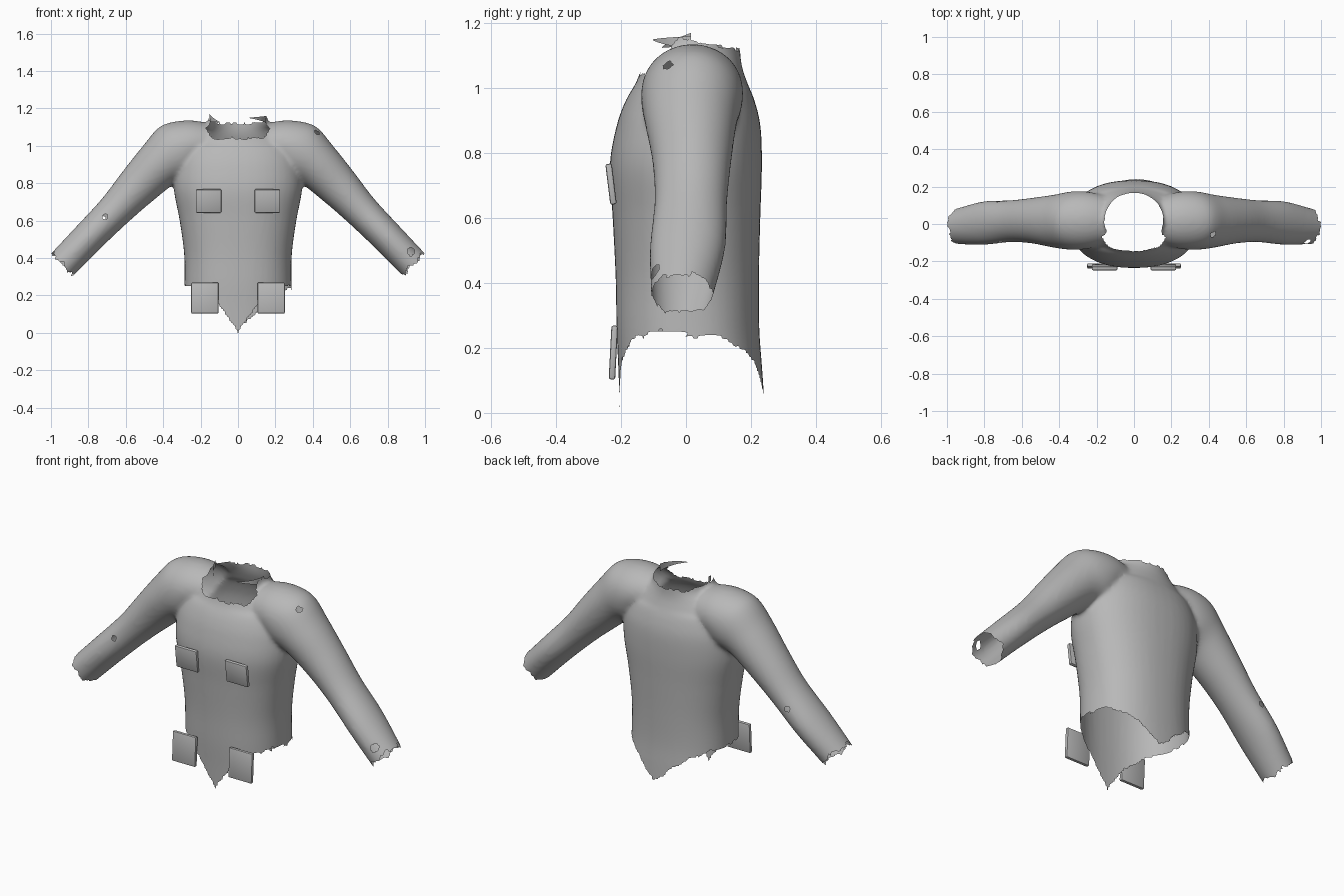
import bpy, bmesh, math
from mathutils import Vector

if "Cube" in bpy.data.objects:
    bpy.data.objects.remove(bpy.data.objects["Cube"])

grey = bpy.data.materials.new("cloth_grey")
grey.diffuse_color = (0.48, 0.48, 0.48, 1)
grey.use_nodes = True
grey.node_tree.nodes["Principled BSDF"].inputs["Base Color"].default_value = grey.diffuse_color
SEG = 48


def finish(name, bm, angle=50):
    me = bpy.data.meshes.new(name)
    bm.to_mesh(me)
    bm.free()
    ob = bpy.data.objects.new(name, me)
    bpy.context.collection.objects.link(ob)
    me.materials.append(grey)
    bpy.ops.object.select_all(action='DESELECT')
    ob.select_set(True)
    bpy.context.view_layer.objects.active = ob
    bpy.ops.object.shade_smooth_by_angle(angle=math.radians(angle))
    return ob


def smooth_rows(rows, n=5):
    """Catmull-Rom through the stations"""
    out = []
    for i in range(len(rows) - 1):
        p = [rows[max(i - 1, 0)], rows[i], rows[i + 1], rows[min(i + 2, len(rows) - 1)]]
        for k in range(n):
            t = k / n
            out.append([0.5 * (2 * b + (c - a) * t + (2 * a - 5 * b + 4 * c - d) * t * t
                               + (3 * b - a - 3 * c + d) * t ** 3)
                        for a, b, c, d in zip(*p)])
    return out + [list(rows[-1])]


def loft(bm, rings):
    loops = [[bm.verts.new(p) for p in r] for r in rings]
    for a, b in zip(loops, loops[1:]):
        for i in range(len(a)):
            j = (i + 1) % len(a)
            bm.faces.new((a[i], a[j], b[j], b[i]))
    bm.faces.new(loops[0][::-1])
    bm.faces.new(loops[-1])


def spow(v, e):
    return math.copysign(abs(v) ** e, v)


# Torso stations: z, half width, front y, back y
torso = [(-.06, .292, -.202, .248), (.12, .29, -.208, .236), (.26, .286, -.214, .226),
         (.42, .288, -.217, .225), (.6, .312, -.226, .229), (.76, .342, -.235, .234),
         (.88, .338, -.215, .23), (.96, .315, -.187, .212), (1.02, .28, -.153, .188),
         (1.07, .22, -.137, .172), (1.12, .163, -.135, .167), (1.22, .15, -.135, .165)]
# Sleeve stations: x, z, half thickness, centre y, half depth
sleeve = [(.14, 1.0, .115, .02, .13), (.25, 1.0, .138, .02, .153), (.33, .965, .163, .018, .156),
          (.42, .90, .133, .015, .142), (.54, .78, .112, .018, .122), (.66, .652, .094, .015, .112),
          (.8, .51, .087, .005, .116), (.94, .365, .084, -.012, .096), (1.0, .302, .082, -.014, .09)]

# Closed body volume, fused and then torn open
bm = bmesh.new()
angles = [2 * math.pi * i / SEG for i in range(SEG)]
rings = []
for z, w, f, b in smooth_rows(torso):
    e = .88 if z < 1 else 1
    rings.append([(w * spow(math.cos(a), e), (f + b) / 2 + (b - f) / 2 * spow(math.sin(a), e), z)
                  for a in angles])
loft(bm, rings)
rows = smooth_rows(sleeve)
for side in (1, -1):
    rings = []
    for i, (x, z, h, cy, hy) in enumerate(rows):
        p, q = rows[max(i - 1, 0)], rows[min(i + 1, len(rows) - 1)]
        d = Vector((q[0] - p[0], q[1] - p[1])).normalized()
        rings.append([(side * (x - d.y * h * math.cos(a)), cy + hy * math.sin(a),
                       z + d.x * h * math.cos(a)) for a in angles])
    loft(bm, rings)
bmesh.ops.recalc_face_normals(bm, faces=bm.faces)
shirt = finish("shirt", bm)
rem = shirt.modifiers.new("fuse", 'REMESH')
rem.mode = 'VOXEL'
rem.voxel_size = .011
sm = shirt.modifiers.new("soften", 'SMOOTH')
sm.factor = .5
sm.iterations = 8
for m in ("fuse", "soften"):
    bpy.ops.object.modifier_apply(modifier=m)


def rag(t):
    """Uneven tear, roughly -1 to 1"""
    return .5 * math.sin(t) + .3 * math.sin(2.7 * t + 1) + .25 * math.sin(6.1 * t + 2)


HOLES = [Vector(h) for h in ((.42, -.055, 1.07), (-.71, -.09, .62), (-.72, .12, .61))]


def torn(c):
    x, y, z = c
    # ragged cuffs
    if abs(x) > .6:
        a = math.atan2(y + .012, z - .365 + .95 * (abs(x) - .94))
        if .72 * abs(x) - .69 * z > .423 + .016 * rag(5 * a + (2 if x > 0 else 0)):
            return True
        if x > 0 and y < 0 and (x - .925) ** 2 + (z - .435) ** 2 < .018 ** 2:
            return True
    # hem falling to a point at the front and back
    elif z < .3:
        if y < 0:
            hem = .25 - .25 * max(0, 1 - abs(x) / .3) ** 2
        else:
            hem = .25 - .21 * max(0, 1 - abs(x - .03) / .3) ** 1.5
        if z < hem + .009 * rag(x * 60 + y * 25) * (abs(x) > .02):
            return True
    # neck opening
    elif z > 1 and math.hypot(x, y - .015) < .19:
        if y < 0:
            line = 1.042 + .11 * min(1, max(0, (y + .095) / .06))
        else:
            line = 1.152 - .03 * min(1, y / .15)
        if z > line + .009 * rag(x * 50 + y * 20):
            return True
    return any((c - h).length < .014 for h in HOLES)


bm = bmesh.new()
bm.from_mesh(shirt.data)
bmesh.ops.delete(bm, geom=[f for f in bm.faces if torn(f.calc_center_median())], context='FACES')
for _ in range(2):
    rim = [v for v in bm.verts if v.is_boundary]
    bmesh.ops.smooth_vert(bm, verts=rim, factor=.4, use_axis_x=True, use_axis_y=True, use_axis_z=True)
# drop stray scraps cut off from the shirt
seen, parts = set(), []
for v in bm.verts:
    if v in seen:
        continue
    seen.add(v)
    stack, part = [v], []
    while stack:
        w = stack.pop()
        part.append(w)
        for e in w.link_edges:
            o = e.other_vert(w)
            if o not in seen:
                seen.add(o)
                stack.append(o)
    parts.append(part)
parts.sort(key=len)
bmesh.ops.delete(bm, geom=[v for p in parts[:-1] for v in p], context='VERTS')
bm.to_mesh(shirt.data)
bm.free()
shirt.data.materials.clear()
shirt.data.materials.append(grey)
bpy.ops.object.shade_smooth_by_angle(angle=math.radians(60))


# Torn collar strips, tapering to a point
def collar_strip(name, start, end, z0, z1, height):
    bm = bmesh.new()
    prev = None
    n = 8
    for i in range(n + 1):
        t = i / n
        a = math.radians(start + (end - start) * t)
        r = .152 - .02 * t
        z, h = z0 + (z1 - z0) * t, height * (1 - t) + .003
        pair = [bm.verts.new((r * math.cos(a), .015 + r * math.sin(a), z + k * h)) for k in (0, 1)]
        if prev:
            bm.faces.new((prev[0], pair[0], pair[1], prev[1]))
        prev = pair
    finish(name, bm)


collar_strip("collar_strip_right", 0, -62, 1.12, 1.148, .038)
collar_strip("collar_strip_left", 180, 222, 1.13, 1.125, .038)


# Square pockets with softened edges
def pocket(name, x, y, z, w, h, tilt):
    bm = bmesh.new()
    bmesh.ops.create_cube(bm, size=1)
    bmesh.ops.scale(bm, vec=(w, .02, h), verts=bm.verts)
    bmesh.ops.bevel(bm, geom=bm.edges[:], offset=.006, segments=2, profile=.5, affect='EDGES')
    ob = finish(name, bm, 40)
    ob.location = (x, y, z)
    ob.rotation_euler.x = math.radians(tilt)


for side, tag in ((1, "right"), (-1, "left")):
    pocket("chest_pocket_" + tag, side * .157, -.231, .705, .136, .126, 7)
    pocket("hip_pocket_" + tag, side * .177, -.224, .186, .146, .166, -3)
